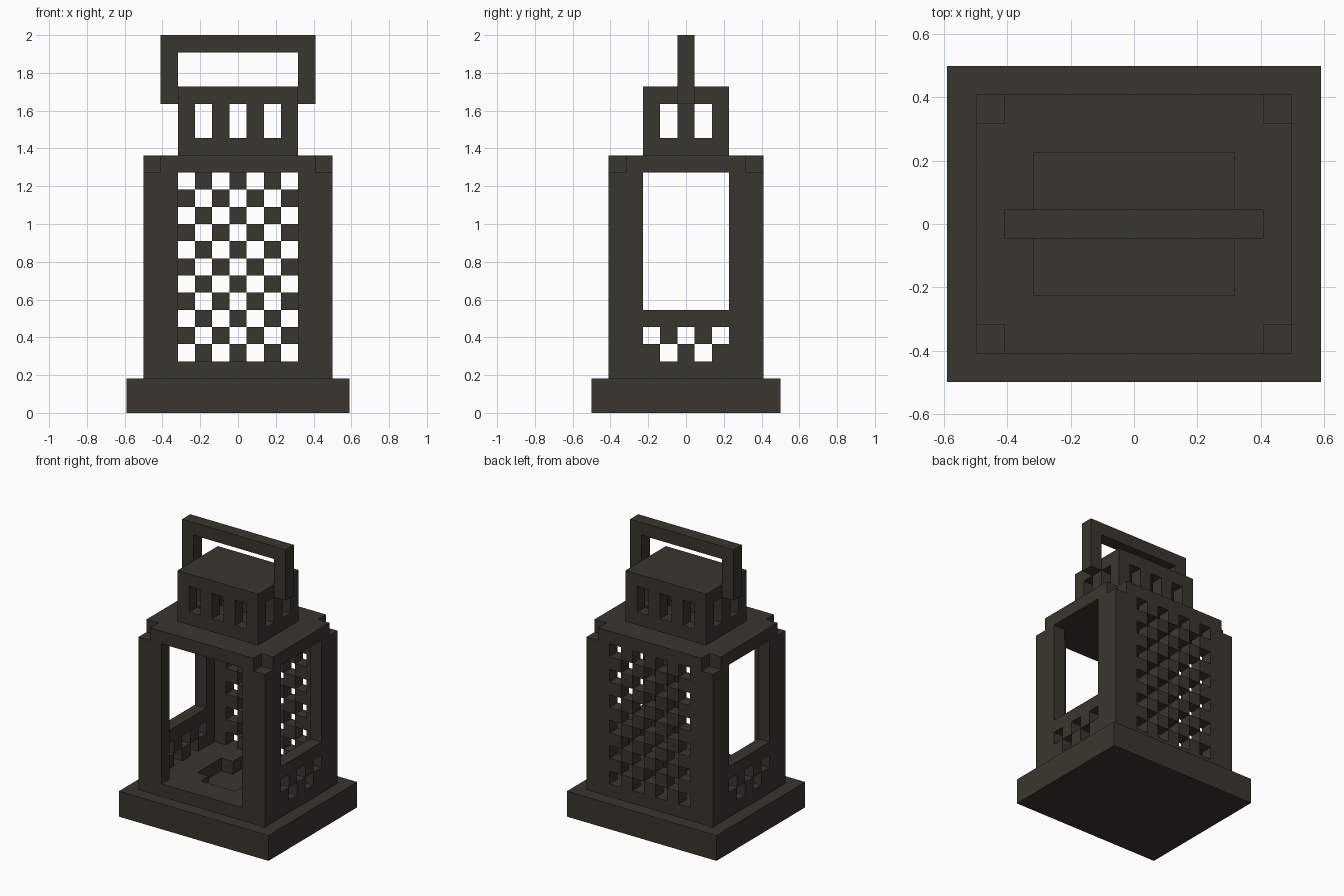
import bpy, bmesh

if "Cube" in bpy.data.objects:
    bpy.data.objects.remove(bpy.data.objects["Cube"])

U = 1 / 11  # block size: the lantern is 22 blocks tall

mat = bpy.data.materials.new("dark_olive_iron")
mat.diffuse_color = (0.0395, 0.0369, 0.0273, 1)
mat.use_nodes = True
mat.node_tree.nodes["Principled BSDF"].inputs["Base Color"].default_value = mat.diffuse_color


def box(x0, x1, y0, y1, z0, z1):
    """Set of block cells, inclusive ranges; x and y are centred on 0."""
    return {(x, y, z) for x in range(x0, x1 + 1)
            for y in range(y0, y1 + 1) for z in range(z0, z1 + 1)}


parts = {}

# plinth
parts["base"] = box(-6, 6, -5, 5, 0, 1)

# floor with a round recess for the light
floor = box(-5, 5, -4, 4, 2, 2)
recess = {c for c in box(-2, 2, -2, 2, 2, 2) if not abs(c[0]) == abs(c[1]) == 2}
parts["floor"] = floor - recess

# front frame with a large opening
parts["front_frame"] = box(-5, 5, -4, -4, 3, 13) - box(-3, 3, -4, -4, 3, 13)

# back lattice
holes = {c for c in box(-3, 3, 4, 4, 3, 13) if (c[0] + c[2]) % 2 == 0}
parts["back_lattice"] = box(-5, 5, 4, 4, 3, 13) - holes

# side frames: window above a rail, small lattice below
for name, x in (("left_frame", -5), ("right_frame", 5)):
    holes = {c for c in box(x, x, -2, 2, 3, 4) if (c[1] + c[2]) % 2 == 0}
    parts[name] = box(x, x, -3, 3, 3, 13) - box(x, x, -2, 2, 6, 13) - holes

# roof slab with notched corners
corners = {(x, y, 14) for x in (-5, 5) for y in (-4, 4)}
parts["roof"] = box(-5, 5, -4, 4, 14, 14) - corners

# hollow chimney with vent slots
chimney = box(-3, 3, -2, 2, 15, 18) - box(-2, 2, -1, 1, 15, 17)
for x in (-2, 0, 2):
    chimney -= box(x, x, -2, 2, 16, 17)
for y in (-1, 1):
    chimney -= box(-3, 3, y, y, 16, 17)
parts["chimney"] = chimney

# carrying handle
parts["handle"] = box(-4, 4, 0, 0, 18, 21) - box(-3, 3, 0, 0, 18, 20)

solid = set().union(*parts.values())


def build(name, cells):
    """Make the exposed faces of a part, merged into large flat faces."""
    bm = bmesh.new()
    verts = {}

    def vert(p):
        if p not in verts:
            verts[p] = bm.verts.new(((p[0] - 0.5) * U, (p[1] - 0.5) * U, p[2] * U))
        return verts[p]

    for c in cells:
        for axis in range(3):
            for side in (0, 1):
                n = list(c)
                n[axis] += 2 * side - 1
                if tuple(n) in solid:
                    continue
                a, b = (axis + 1) % 3, (axis + 2) % 3
                ring = []
                for i, j in ((0, 0), (1, 0), (1, 1), (0, 1)):
                    p = list(c)
                    p[axis] += side
                    p[a] += i
                    p[b] += j
                    ring.append(vert(tuple(p)))
                bm.faces.new(ring if side else ring[::-1])
    bmesh.ops.dissolve_limit(bm, angle_limit=0.01, verts=bm.verts[:], edges=bm.edges[:])
    bmesh.ops.triangulate(bm, faces=[f for f in bm.faces if len(f.verts) > 4])
    me = bpy.data.meshes.new(name)
    bm.to_mesh(me)
    bm.free()
    me.materials.append(mat)
    bpy.context.collection.objects.link(bpy.data.objects.new(name, me))


for part, cells in parts.items():
    build(part, cells)
